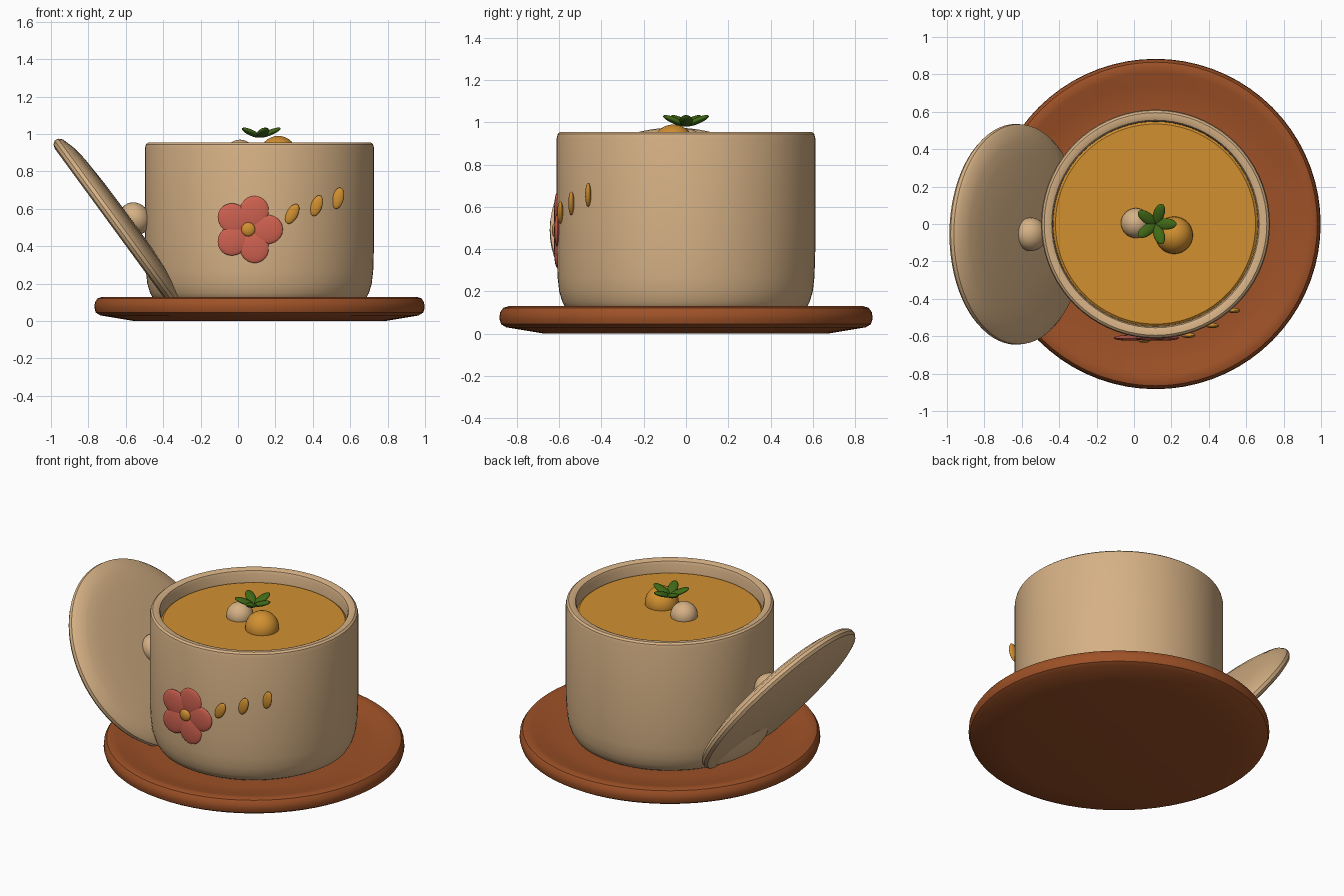
import bpy, bmesh, math
from mathutils import Matrix, Vector

cube = bpy.data.objects.get("Cube")
if cube:
    bpy.data.objects.remove(cube, do_unlink=True)


def material(name, color):
    m = bpy.data.materials.new(name)
    m.use_nodes = True
    m.diffuse_color = (*color, 1)
    bsdf = next(n for n in m.node_tree.nodes if n.type == "BSDF_PRINCIPLED")
    bsdf.inputs["Base Color"].default_value = (*color, 1)
    return m


CLAY = material("tan clay", (0.67, 0.44, 0.235))
WOOD = material("red brown wood", (0.34, 0.082, 0.02))
SOUP = material("orange soup", (0.64, 0.28, 0.03))
PETAL = material("coral red", (0.62, 0.12, 0.08))
LEAF = material("leaf green", (0.05, 0.14, 0.008))


def finish(name, bm, mat, matrix):
    bmesh.ops.recalc_face_normals(bm, faces=bm.faces)
    mesh = bpy.data.meshes.new(name)
    bm.to_mesh(mesh)
    bm.free()
    mesh.materials.append(mat)
    ob = bpy.data.objects.new(name, mesh)
    bpy.context.collection.objects.link(ob)
    ob.matrix_world = matrix
    bpy.ops.object.select_all(action="DESELECT")
    ob.select_set(True)
    bpy.context.view_layer.objects.active = ob
    bpy.ops.object.shade_smooth_by_angle(angle=math.radians(35))
    return ob


def lathe(name, profile, mat, matrix, steps=72):
    """Spin an (r, z) profile around the local z axis."""
    bm = bmesh.new()
    verts = [bm.verts.new((r, 0, z)) for r, z in profile]
    edges = [bm.edges.new(pair) for pair in zip(verts, verts[1:])]
    bmesh.ops.spin(bm, geom=verts + edges, cent=(0, 0, 0), axis=(0, 0, 1),
                   angle=math.tau, steps=steps)
    bmesh.ops.remove_doubles(bm, verts=bm.verts, dist=1e-4)
    return finish(name, bm, mat, matrix)


def blob(name, center, radii, mat, rotation=Matrix()):
    """Ellipsoid with its own radii, then turned and moved."""
    bm = bmesh.new()
    bmesh.ops.create_uvsphere(bm, u_segments=32, v_segments=16, radius=1)
    bmesh.ops.scale(bm, vec=radii, verts=bm.verts)
    return finish(name, bm, mat, Matrix.Translation(center) @ rotation)


CX = 0.115
axis = Matrix.Translation((CX, 0, 0))

# Saucer with a raised rounded rim
lathe("saucer", [(0, 0), (0.67, 0), (0.85, 0.03), (0.875, 0.045), (0.883, 0.07),
                 (0.88, 0.1), (0.865, 0.122), (0.84, 0.13), (0.81, 0.125),
                 (0.74, 0.108), (0.68, 0.098), (0.62, 0.095), (0, 0.095)], WOOD, axis)

# Hollow pot and its filling
lathe("pot", [(0, 0.1), (0.54, 0.1), (0.565, 0.115), (0.585, 0.15), (0.6, 0.2),
              (0.608, 0.27), (0.612, 0.4), (0.612, 0.925), (0.607, 0.945), (0.595, 0.955),
              (0.57, 0.955), (0.555, 0.948), (0.548, 0.93), (0.545, 0.8), (0.545, 0.2),
              (0, 0.2)], CLAY, axis)
lathe("soup", [(0, 0.8), (0.547, 0.8), (0.547, 0.87), (0.535, 0.88), (0, 0.88)], SOUP, axis)

# Garnish on the soup
blob("orange_ball", (0.215, -0.06, 0.89), (0.1, 0.1, 0.1), SOUP)
blob("pale_ball", (0.01, 0.005, 0.89), (0.08, 0.08, 0.08), CLAY)
for i in range(5):
    turn = Matrix.Rotation(i * math.tau / 5, 4, "Z") @ Matrix.Rotation(math.radians(-22), 4, "Y")
    center = Vector((CX, 0, 0.985)) + turn @ Vector((0.06, 0, 0))
    blob(f"leaf_{i + 1}", center, (0.062, 0.03, 0.015), LEAF, turn)

# Lid leaning on the side of the pot, with its knob
lean = Matrix.Translation((-0.652, -0.055, 0.474)) @ Matrix.Rotation(math.radians(53.8), 4, "Y")
lathe("lid", [(0, 0), (0.555, 0), (0.578, 0.008), (0.59, 0.025), (0.588, 0.045),
              (0.57, 0.064), (0.5, 0.085), (0.42, 0.097), (0.25, 0.105), (0, 0.108)], CLAY, lean)
blob("lid_knob", lean @ Vector((0, 0, 0.125)), (0.09, 0.09, 0.08), CLAY,
     Matrix.Rotation(math.radians(53.8), 4, "Y"))

# Flower on the front of the pot
flower = Vector((0.055, -0.609, 0.49))
for i in range(5):
    turn = Matrix.Rotation(-i * math.tau / 5, 4, "Y")
    blob(f"petal_{i + 1}", flower + turn @ Vector((0.1, 0, 0)), (0.085, 0.015, 0.078), PETAL, turn)
blob("flower_center", flower + Vector((0, -0.008, 0)), (0.037, 0.018, 0.037), SOUP)

# Trail of seeds beside the flower
for i, (x, y, z, tilt) in enumerate([(0.29, -0.595, 0.573, 28), (0.42, -0.543, 0.617, 20),
                                     (0.535, -0.463, 0.657, 14)]):
    blob(f"seed_{i + 1}", (x, y, z), (0.03, 0.014, 0.058), SOUP,
         Matrix.Rotation(math.radians(tilt), 4, "Y"))
